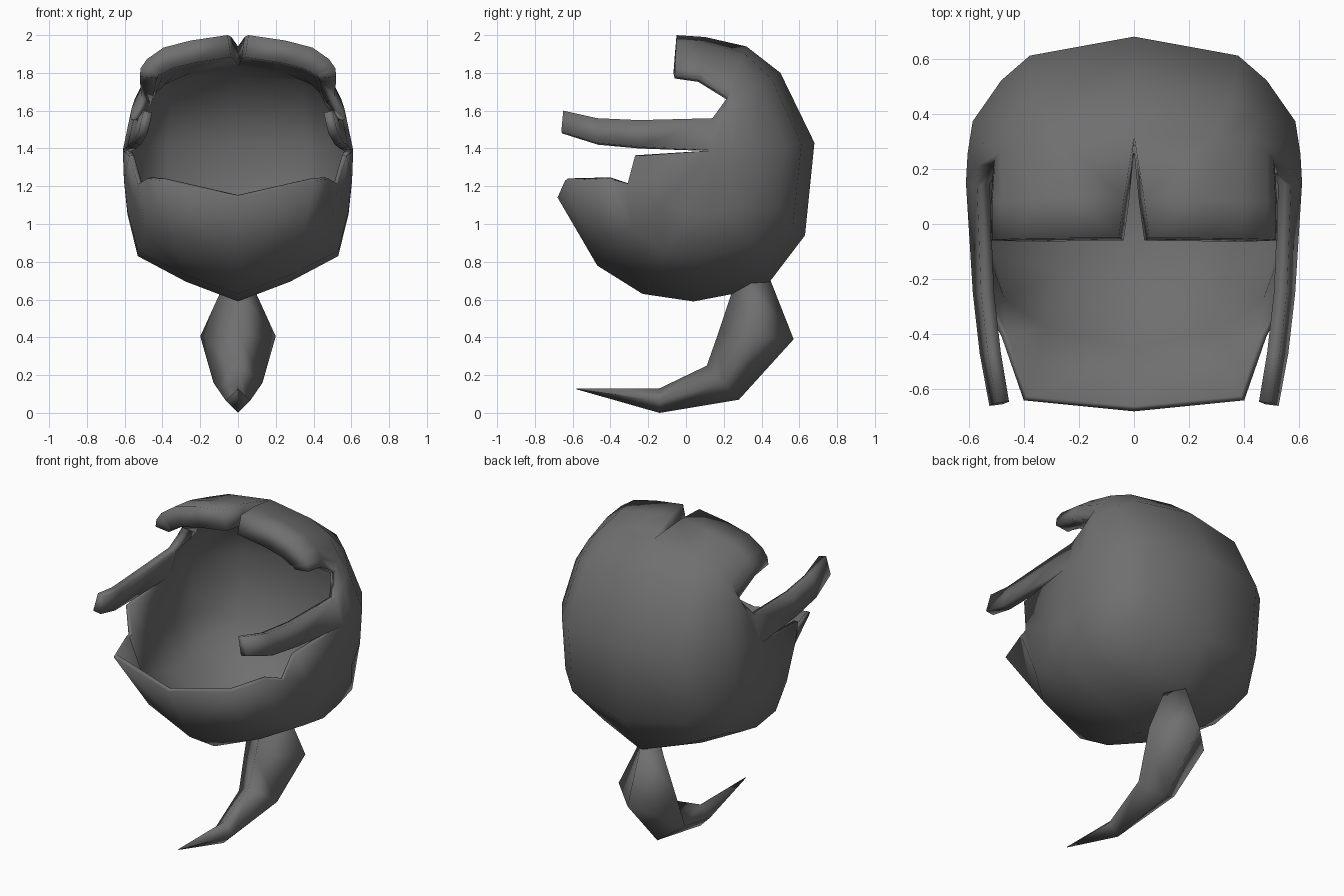
import bpy, bmesh, math
from mathutils import Vector

if "Cube" in bpy.data.objects:
    bpy.data.objects.remove(bpy.data.objects["Cube"])

grey = bpy.data.materials.new("dark_grey")
grey.use_nodes = True
COLOUR = (0.16, 0.16, 0.16, 1)
grey.diffuse_color = COLOUR
grey.node_tree.nodes["Principled BSDF"].inputs["Base Color"].default_value = COLOUR


def make_object(name, bm):
    mesh = bpy.data.meshes.new(name)
    bm.to_mesh(mesh)
    bm.free()
    mesh.materials.append(grey)
    obj = bpy.data.objects.new(name, mesh)
    bpy.context.collection.objects.link(obj)
    return obj


def smooth(obj, degrees):
    bpy.ops.object.select_all(action="DESELECT")
    obj.select_set(True)
    bpy.context.view_layer.objects.active = obj
    bpy.ops.object.shade_smooth_by_angle(angle=math.radians(degrees))


def loft(bm, rows, closed=False):
    rings = [[bm.verts.new(p) for p in row] for row in rows]
    for a, b in zip(rings, rings[1:]):
        n = len(a)
        for i in range(n if closed else n - 1):
            j = (i + 1) % n
            bm.faces.new((a[i], a[j], b[j], b[i]))
    return rings


# Width fractions across a rib, from the centre line to the side
STEPS = (1, 0.87, 0.7, 0.42, 0.2, 0)
TOP = (0, 0.42, 0.73, 0.92, 0.99, 1)
CROWN = (0, 0.55, 0.80, 0.95, 0.99, 1)
BACK = (0, 0.62, 0.79, 0.96, 0.99, 1)
BASE = (0, 0.45, 0.87, 0.96, 0.99, 1)
CHIN = (0, 0.55, 0.80, 0.91, 0.98, 1)

# Shell ribs: centre line (y, z), side end (y, z), half width, fractions, slit half width
PIVOT = (0.15, 1.39)
ribs = [
    ((-0.05, 2.00), (-0.06, 1.78), 0.52, TOP, 0.055),
    ((0.10, 1.99), (0.07, 1.76), 0.52, TOP, 0.035),
    ((0.32, 1.94), (0.22, 1.67), 0.51, CROWN, 0),
    ((0.50, 1.80), (0.14, 1.56), 0.57, BACK, 0),
    ((0.68, 1.43), PIVOT, 0.61, BACK, 0),
    ((0.63, 0.94), PIVOT, 0.61, BACK, 0),
    ((0.44, 0.69), PIVOT, 0.61, BASE, 0),
    ((0.25, 0.63), PIVOT, 0.61, BASE, 0),
    ((0.04, 0.59), PIVOT, 0.61, BASE, 0),
    ((-0.23, 0.63), PIVOT, 0.61, BASE, 0),
    ((-0.47, 0.78), PIVOT, 0.61, CHIN, 0),
]
rows = []
for outer, inner, width, fractions, slit in ribs:
    rows.append([(slit + (width - slit) * f,
                  inner[0] + (outer[0] - inner[0]) * s,
                  inner[1] + (outer[1] - inner[1]) * s)
                 for s, f in zip(STEPS, fractions)])

# Front lip with a notch in front of the pivot
rows.append([(0, -0.68, 1.14), (0.4, -0.64, 1.23), (0.48, -0.41, 1.24),
             (0.53, -0.31, 1.21), (0.575, -0.27, 1.36), (0.61, 0.15, 1.39)])

bm = bmesh.new()
loft(bm, rows)
# Side prong reaching forward from the shell
loft(bm, [
    [(0.57, 0.14, 1.56), (0.61, 0.15, 1.39)],
    [(0.555, -0.25, 1.55), (0.585, -0.25, 1.41)],
    [(0.53, -0.47, 1.56), (0.56, -0.47, 1.43)],
    [(0.50, -0.65, 1.60), (0.525, -0.66, 1.49)],
])
bmesh.ops.remove_doubles(bm, verts=bm.verts, dist=0.001)
bmesh.ops.recalc_face_normals(bm, faces=bm.faces)
middle = Vector((0, 0, 1.3))
if sum(f.normal.dot(f.calc_center_median() - middle) for f in bm.faces) < 0:
    bmesh.ops.reverse_faces(bm, faces=bm.faces)
shell = make_object("shell", bm)

# Thin body and lip, thicker prongs, thick hood rim
group = shell.vertex_groups.new(name="thickness")
for v in shell.data.vertices:
    if v.co.z > 1.65 and v.co.y < 0.35:
        weight = min(1, 0.5 + (v.co.z - 1.65) * 2)
    elif v.co.y < 0.2 and v.co.z > 1.38:
        weight = 0.4
    else:
        weight = 0.2
    group.add([v.index], weight, "REPLACE")
mirror = shell.modifiers.new("mirror", "MIRROR")
mirror.use_clip = True
thick = shell.modifiers.new("thickness", "SOLIDIFY")
thick.thickness = 0.12
thick.offset = -1
thick.vertex_group = "thickness"
bpy.context.view_layer.objects.active = shell
for name in ("mirror", "thickness"):
    bpy.ops.object.modifier_apply(modifier=name)
smooth(shell, 100)

# Curled tail: front (y, z), back (y, z), half width
tail = [((0.25, 0.66), (0.44, 0.72), 0.07),
        ((0.17, 0.42), (0.57, 0.39), 0.20),
        ((0.11, 0.25), (0.28, 0.07), 0.13),
        ((-0.14, 0.13), (-0.14, 0.0), 0.065),
        ((-0.58, 0.13), (-0.58, 0.125), 0.003)]
bm = bmesh.new()
rings = []
for f, b, w in tail:
    y, z = (f[0] + b[0]) / 2, (f[1] + b[1]) / 2
    rings.append([(0, *f), (w, y, z), (0, *b), (-w, y, z)])
ends = loft(bm, rings, closed=True)
bm.faces.new(ends[0])
bm.faces.new(ends[-1])
bmesh.ops.recalc_face_normals(bm, faces=bm.faces)
smooth(make_object("tail", bm), 110)
